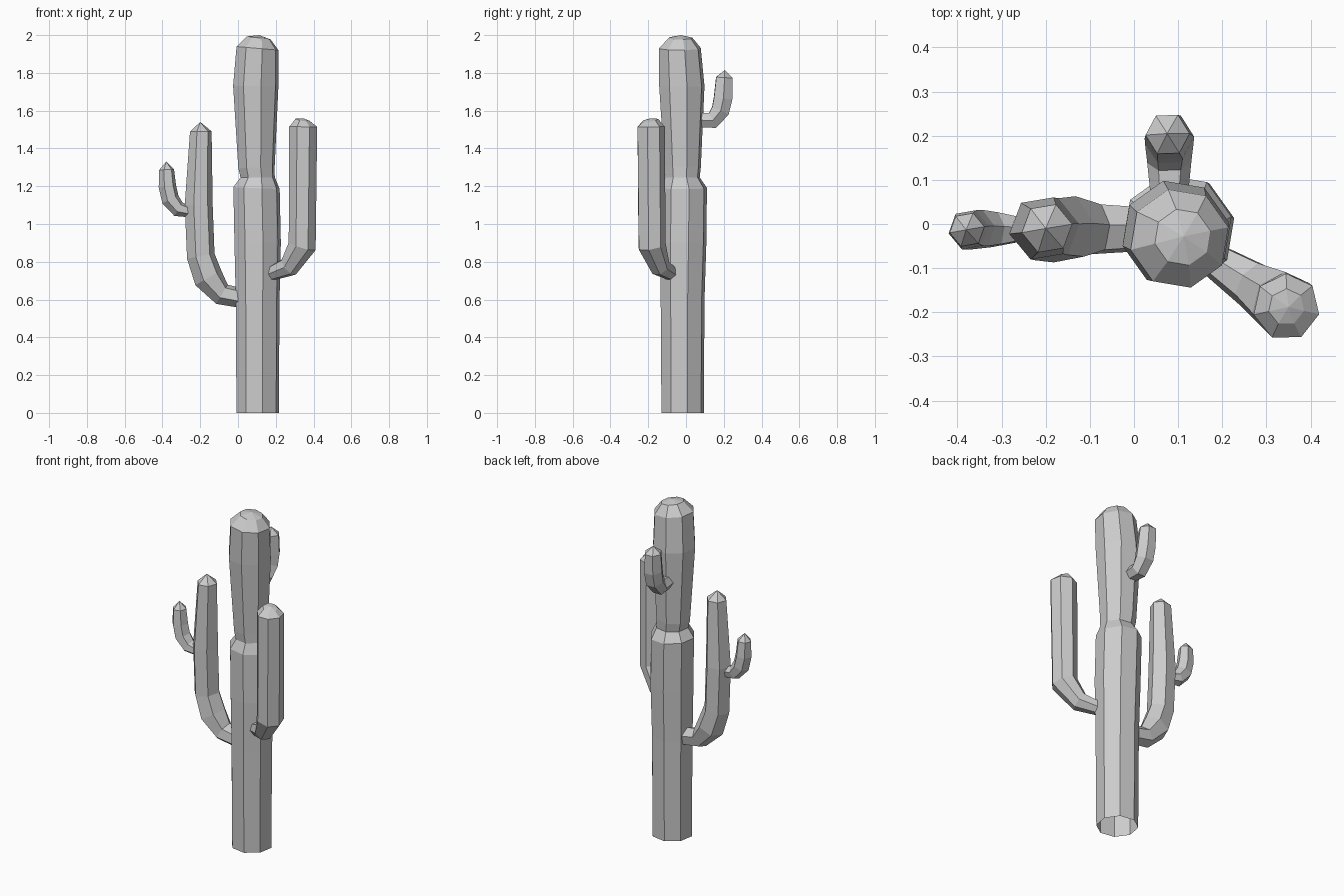
import bpy, bmesh
from math import sin, cos, radians, tau
from mathutils import Vector

cube = bpy.data.objects.get("Cube")
if cube:
    bpy.data.objects.remove(cube, do_unlink=True)

# Single flat colour
grey = bpy.data.materials.new("plain_grey")
grey.use_nodes = True
colour = (0.6, 0.6, 0.6, 1)
grey.diffuse_color = colour
grey.node_tree.nodes["Principled BSDF"].inputs["Base Color"].default_value = colour
grey.node_tree.nodes["Principled BSDF"].inputs["Roughness"].default_value = 0.8


def stem(name, rings, tip, sides, phase, heading=None):
    """Loft rings (x, y, z, radius) along a bent path and close with a tip."""
    points = [Vector(r[:3]) for r in rings] + [Vector(tip)]
    out = heading or points[-1] - points[0]
    out = Vector((out[0], out[1], 0)).normalized()
    side = Vector((0, 0, 1)).cross(out)
    bm = bmesh.new()
    loops = []
    for i, ring in enumerate(rings):
        tangent = (points[i + 1] - points[i]).normalized()
        if i:
            tangent += (points[i] - points[i - 1]).normalized()
        # keep the ring in the vertical plane of the arm
        tangent = (tangent - side * tangent.dot(side)).normalized()
        across = side.cross(tangent)
        loop = []
        for k in range(sides):
            a = radians(phase) + tau * k / sides
            loop.append(bm.verts.new(points[i] + ring[3] * (across * cos(a) + side * sin(a))))
        loops.append(loop)
    apex = bm.verts.new(points[-1])
    for k in range(sides):
        n = (k + 1) % sides
        for low, high in zip(loops, loops[1:]):
            bm.faces.new((low[k], low[n], high[n], high[k]))
        bm.faces.new((loops[-1][k], loops[-1][n], apex))
    mesh = bpy.data.meshes.new(name)
    bm.to_mesh(mesh)
    bm.free()
    mesh.materials.append(grey)
    obj = bpy.data.objects.new(name, mesh)
    bpy.context.collection.objects.link(obj)
    return obj


# Trunk with a pinched waist and rounded crown, open underneath
stem("trunk", [
    (0.104, -0.018, 0, 0.115),
    (0.104, -0.018, 0.6, 0.119),
    (0.104, -0.015, 0.9, 0.126),
    (0.098, -0.012, 1.19, 0.126),
    (0.104, -0.018, 1.247, 0.093),
    (0.098, -0.018, 1.3, 0.099),
    (0.094, -0.022, 1.73, 0.123),
    (0.103, -0.033, 1.93, 0.114),
    (0.11, -0.03, 1.985, 0.065),
], (0.112, -0.028, 2), 8, 13, heading=(1, 0, 0))

# Tall arm on the right, curving up
stem("right_arm", [
    (0.03, -0.012, 0.605, 0.052),
    (-0.085, -0.012, 0.628, 0.06),
    (-0.157, -0.012, 0.715, 0.08),
    (-0.197, -0.012, 0.83, 0.075),
    (-0.208, -0.01, 1.1, 0.075),
    (-0.197, -0.01, 1.49, 0.058),
], (-0.2, -0.01, 1.54), 6, 10)

# Small branch growing from the right arm
stem("right_branch", [
    (-0.25, -0.013, 1.062, 0.028),
    (-0.315, -0.013, 1.078, 0.042),
    (-0.358, -0.013, 1.13, 0.048),
    (-0.374, -0.013, 1.2, 0.047),
    (-0.378, -0.013, 1.288, 0.04),
], (-0.38, -0.013, 1.33), 6, 10)

# Straight arm on the front left
stem("left_arm", [
    (0.18, -0.08, 0.74, 0.04),
    (0.27, -0.138, 0.775, 0.056),
    (0.34, -0.183, 0.885, 0.076),
    (0.345, -0.188, 1.515, 0.076),
    (0.345, -0.188, 1.55, 0.042),
], (0.35, -0.188, 1.558), 7, 20)

# Short arm high on the back
stem("back_arm", [
    (0.08, 0.06, 1.55, 0.042),
    (0.08, 0.14, 1.548, 0.05),
    (0.08, 0.182, 1.6, 0.055),
    (0.08, 0.196, 1.665, 0.056),
    (0.076, 0.203, 1.775, 0.05),
], (0.075, 0.205, 1.815), 6, 30)
